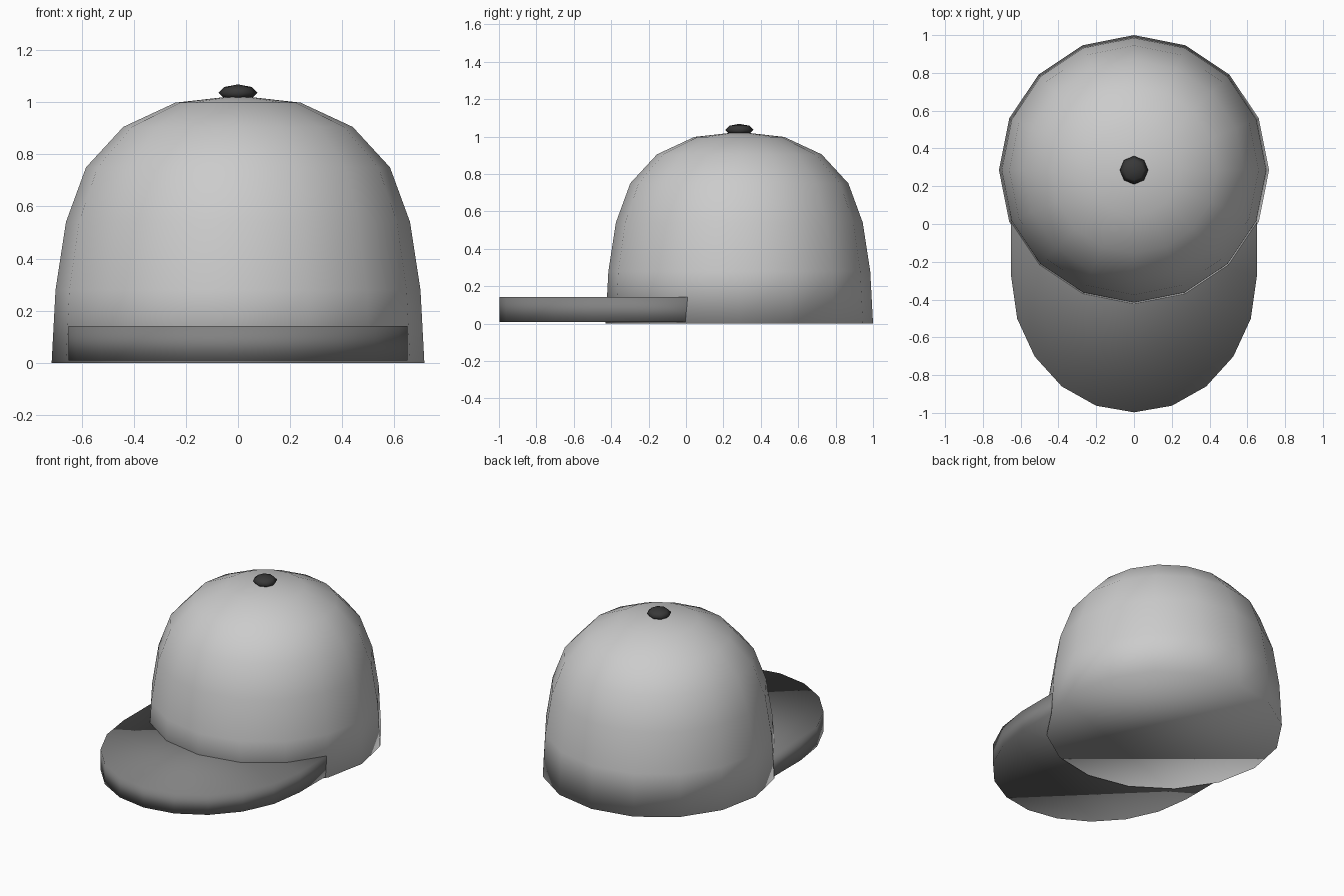
import bpy, bmesh
from math import sin, cos, pi

if "Cube" in bpy.data.objects:
    bpy.data.objects.remove(bpy.data.objects["Cube"])

CY = 0.285  # centre of the crown along y


def finish(bm, name, shade=None):
    """Turn a bmesh into a fully smooth object, optionally tinted grey."""
    bmesh.ops.recalc_face_normals(bm, faces=bm.faces)
    for f in bm.faces:
        f.smooth = True
    mesh = bpy.data.meshes.new(name)
    bm.to_mesh(mesh)
    bm.free()
    ob = bpy.data.objects.new(name, mesh)
    bpy.context.collection.objects.link(ob)
    if shade is not None:
        mat = bpy.data.materials.new(name + "_grey")
        mat.diffuse_color = (shade, shade, shade, 1)
        mat.use_nodes = True
        mat.node_tree.nodes["Principled BSDF"].inputs["Base Color"].default_value = mat.diffuse_color
        mesh.materials.append(mat)
    return ob


def lathe(name, profile, top, sides, shade=None):
    """Rings from (radius, z) pairs, closed by a bottom cap and a top fan."""
    bm = bmesh.new()
    rings = [[bm.verts.new((r * cos(2 * pi * i / sides),
                            CY + r * sin(2 * pi * i / sides), z))
              for i in range(sides)] for r, z in profile]
    apex = bm.verts.new((0, CY, top))
    bm.faces.new(rings[0])
    for i in range(sides):
        j = (i + 1) % sides
        for a, b in zip(rings, rings[1:]):
            bm.faces.new((a[i], a[j], b[j], b[i]))
        bm.faces.new((rings[-1][i], rings[-1][j], apex))
    return finish(bm, name, shade)


# Crown: 16-sided dome with a closed underside
lathe("crown", [(0.715, 0), (0.70, 0.28), (0.66, 0.54), (0.583, 0.75),
                (0.44, 0.905), (0.24, 0.998)], 1.025, 16)

# Button on top of the crown
lathe("top_button", [(0.053, 1.013), (0.075, 1.036), (0.053, 1.058)],
      1.068, 8, 0.04)

# Brim: half-ellipse slab running back inside the crown
bm = bmesh.new()
outline = [(0.65, 0.15)]
outline += [(0.65 * cos(pi * i / 10), -0.28 - 0.717 * sin(pi * i / 10))
            for i in range(11)]
outline += [(-0.65, 0.15)]
base = bm.faces.new([bm.verts.new((x, y, 0.008)) for x, y in outline])
ext = bmesh.ops.extrude_face_region(bm, geom=[base], use_keep_orig=True)
bmesh.ops.translate(bm, vec=(0, 0, 0.134),
                    verts=[g for g in ext["geom"]
                           if isinstance(g, bmesh.types.BMVert)])
finish(bm, "brim", 0.22)
